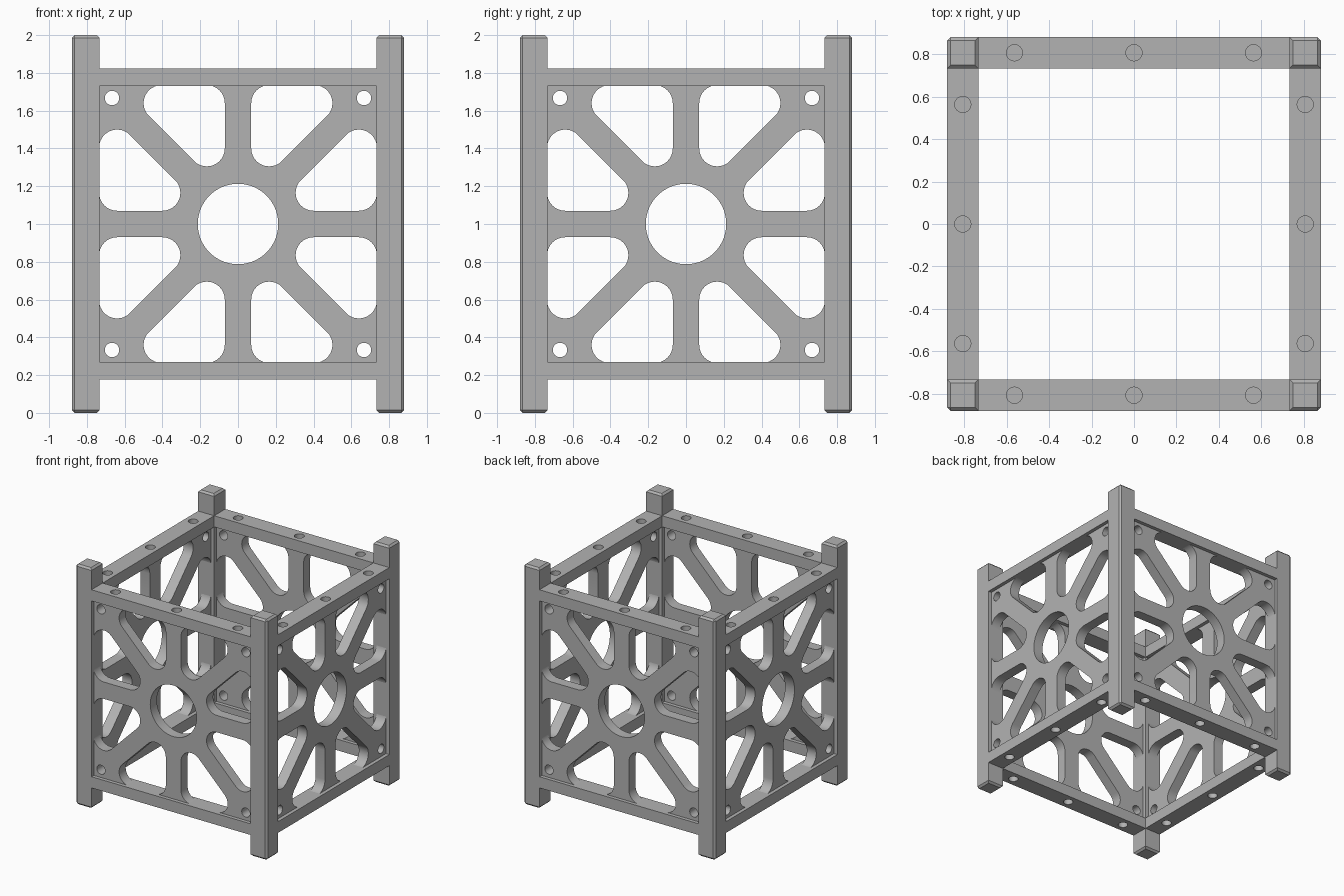
import bpy, bmesh
from math import sin, cos, pi, radians
from mathutils import Matrix, Vector

cube = bpy.data.objects.get("Cube")
if cube:
    bpy.data.objects.remove(cube, do_unlink=True)

OUT, INN = 0.88, 0.733          # outer and inner faces of the frame
MID, WIDE = (OUT + INN) / 2, OUT - INN
RAIL_H, RAIL_Z = 0.093, 0.778   # rail height, rail distance from mid height
RECESS, CHAMFER = 0.03, 0.015
PIN_R, PIN_DEPTH = 0.038, 0.065

grey = bpy.data.materials.new("plain grey")
grey.use_nodes = True
colour = (0.45, 0.45, 0.45, 1)
grey.diffuse_color = colour
grey.node_tree.nodes["Principled BSDF"].inputs["Base Color"].default_value = colour


def new_object(name, bm):
    mesh = bpy.data.meshes.new(name)
    bm.to_mesh(mesh)
    bm.free()
    obj = bpy.data.objects.new(name, mesh)
    bpy.context.collection.objects.link(obj)
    mesh.materials.append(grey)
    return obj


def add_box(bm, centre, size):
    matrix = Matrix.Translation(centre) @ Matrix.Diagonal((*size, 1))
    return bmesh.ops.create_cube(bm, size=1, matrix=matrix)


def activate(obj):
    bpy.ops.object.select_all(action="DESELECT")
    obj.select_set(True)
    bpy.context.view_layer.objects.active = obj


def arc(x, y, r, start, end, steps):
    angles = [radians(start + (end - start) * i / steps) for i in range(steps + 1)]
    return [(x + r * cos(a), y + r * sin(a)) for a in angles]


def circle(x, y, r, steps):
    return arc(x, y, r, 0, 360, steps)[:-1]


# Corner posts: chamfered ends and outer upright edge
def make_post(name, sx, sy):
    bm = bmesh.new()
    add_box(bm, (sx * MID, sy * MID, 1), (WIDE, WIDE, 2))

    def chamfered(edge):
        a, b = (v.co for v in edge.verts)
        upright = abs(a.z - b.z) > 1
        return not upright or (a.x * sx > MID and a.y * sy > MID)

    edges = [e for e in bm.edges if chamfered(e)]
    bmesh.ops.bevel(bm, geom=edges, offset=CHAMFER, segments=1, affect="EDGES")
    new_object(name, bm)


# Rails: bars with three blind pin holes on the outward face
def make_rail(name, side, turn):
    bm = bmesh.new()
    add_box(bm, (0, -MID, 1 + side * RAIL_Z), (2 * INN, WIDE, RAIL_H))
    rail = new_object(name, bm)
    bm = bmesh.new()
    face = 1 + side * (RAIL_Z + RAIL_H / 2)
    for x in (-0.563, 0, 0.563):
        bmesh.ops.create_cone(bm, cap_ends=True, segments=32, radius1=PIN_R,
                              radius2=PIN_R, depth=2 * PIN_DEPTH,
                              matrix=Matrix.Translation((x, -MID, face)))
    cutter = new_object(name + "_hole_cutter", bm)
    mod = rail.modifiers.new("pin holes", "BOOLEAN")
    mod.object, mod.operation, mod.solver = cutter, "DIFFERENCE", "EXACT"
    activate(rail)
    bpy.ops.object.modifier_apply(modifier=mod.name)
    bpy.data.objects.remove(cutter, do_unlink=True)
    rail.data.transform(Matrix.Rotation(turn, 4, "Z"))
    bpy.ops.object.shade_smooth_by_angle(angle=radians(30))


# Outline of one rounded triangular opening beside an upright spoke
def opening():
    r, near, low, far, top = 0.095, 0.165, 0.4, 0.405, 0.64
    return (arc(near, low, r, 180, 315, 12) + arc(far, top, r, -45, 90, 12)
            + arc(near, top, r, 90, 180, 8))


# Panels: a plate with a hub hole, corner holes and eight openings
def make_panel(name, turn):
    edge = INN + 0.02
    loops = [[(-edge, -edge), (edge, -edge), (edge, edge), (-edge, edge)],
             circle(0, 0, 0.213, 64)]
    for sx in (-1, 1):
        for sy in (-1, 1):
            loops.append(circle(sx * 0.667, sy * 0.667, PIN_R, 32))
            loops.append([(sx * x, sy * y) for x, y in opening()])
            loops.append([(sx * y, sy * x) for x, y in opening()])
    curve = bpy.data.curves.new(name, "CURVE")
    curve.dimensions, curve.fill_mode = "2D", "BOTH"
    curve.extrude = WIDE / 2 - RECESS
    for points in loops:
        spline = curve.splines.new("POLY")
        spline.points.add(len(points) - 1)
        for p, (x, y) in zip(spline.points, points):
            p.co = (x, y, 0, 1)
        spline.use_cyclic_u = True
    curve.materials.append(grey)
    panel = bpy.data.objects.new(name, curve)
    bpy.context.collection.objects.link(panel)
    activate(panel)
    bpy.ops.object.convert(target="MESH")
    panel = bpy.context.view_layer.objects.active
    panel.data.transform(Matrix.Rotation(turn, 4, "Z")
                         @ Matrix.Translation((0, -MID, 1))
                         @ Matrix.Rotation(pi / 2, 4, "X"))
    bm = bmesh.new()
    bm.from_mesh(panel.data)
    bmesh.ops.remove_doubles(bm, verts=bm.verts, dist=0.0001)
    bmesh.ops.recalc_face_normals(bm, faces=bm.faces)
    bm.to_mesh(panel.data)
    bm.free()
    bpy.ops.object.shade_smooth_by_angle(angle=radians(30))


for sx, across in ((1, "left"), (-1, "right")):
    for sy, along in ((-1, "front"), (1, "back")):
        make_post(f"{along}_{across}_post", sx, sy)

for i, wall in enumerate(("front", "left", "back", "right")):
    make_panel(f"{wall}_panel", i * pi / 2)
    make_rail(f"{wall}_top_rail", 1, i * pi / 2)
    make_rail(f"{wall}_bottom_rail", -1, i * pi / 2)
